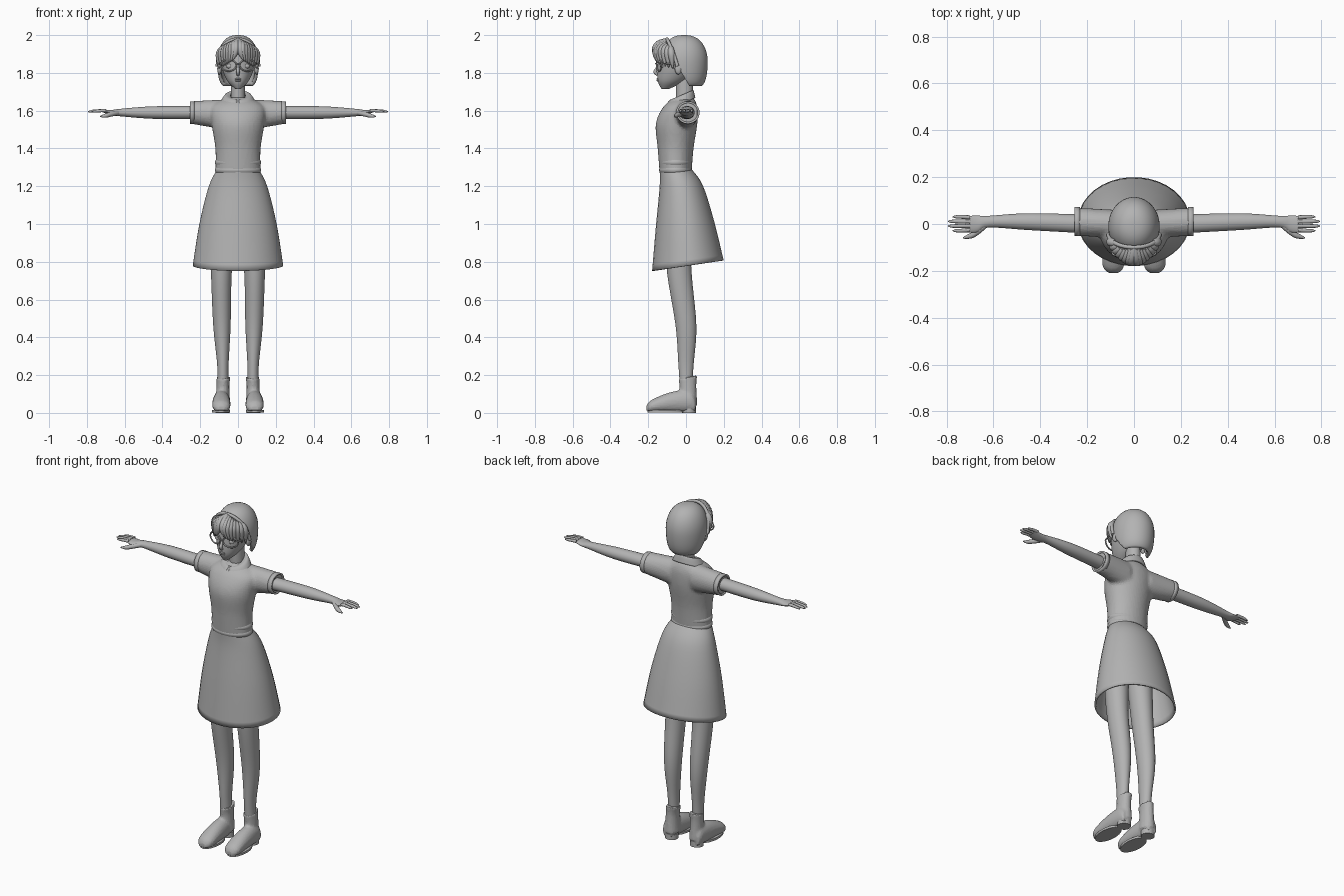
import bpy, bmesh, math
from math import sin, cos, pi
from mathutils import Matrix, Vector

cube = bpy.data.objects.get("Cube")
if cube:
    bpy.data.objects.remove(cube, do_unlink=True)

grey = bpy.data.materials.new("plain grey")
grey.use_nodes = True
colour = (.45, .45, .45, 1)
grey.diffuse_color = colour
grey.node_tree.nodes["Principled BSDF"].inputs["Base Color"].default_value = colour


def smooth(keys, steps=5):
    """Fill in a smooth run of sections between the key sections."""
    keys = [Vector(key) for key in keys]
    padded = [keys[0]] + keys + [keys[-1]]
    result = []
    for before, start, end, after in zip(padded, padded[1:], padded[2:], padded[3:]):
        for step in range(steps):
            t = step / steps
            leave, arrive = (end - before) / 2, (after - start) / 2
            bend = leave * (1 - t) - arrive * t + (end - start) * (2 * t - 1)
            result.append(start.lerp(end, t) + bend * t * (1 - t))
    return result + [keys[-1]]


def upright(keys):
    """Turn (height, half width, front, back) into centred ellipses."""
    return [(z, 0, (front + back) / 2, width, (back - front) / 2)
            for z, width, front, back in keys]


def loft(bm, axis, sections, caps=True, lean=lambda t: 0, sides=36):
    """Skin ellipses (position, two centres, two radii) stacked along an axis."""
    rings = []
    for t, centre_u, centre_v, radius_u, radius_v in sections:
        ring = []
        for i in range(sides):
            angle = 2 * pi * (i + .5) / sides
            u = centre_u + radius_u * cos(angle)
            v = centre_v + radius_v * sin(angle)
            along = t + lean(t) * (v - centre_v)
            place = {"x": (along, u, v), "y": (u, along, v), "z": (u, v, along)}
            ring.append(bm.verts.new(place[axis]))
        rings.append(ring)
    for low, high in zip(rings, rings[1:]):
        for i in range(sides):
            bm.faces.new((low[i - 1], low[i], high[i], high[i - 1]))
    if caps:
        bm.faces.new(rings[0])
        bm.faces.new(rings[-1])


def finish(ob, mirror=False, thick=0, voxel=0):
    ob.data.materials.clear()
    ob.data.materials.append(grey)
    if voxel:
        ob.modifiers.new("blend", "REMESH").voxel_size = voxel
        ob.modifiers.new("soften", "SMOOTH").iterations = 6
    if thick:
        solid = ob.modifiers.new("thickness", "SOLIDIFY")
        solid.thickness = thick
    if mirror:
        ob.modifiers.new("mirror", "MIRROR").use_mirror_merge = False
    bpy.ops.object.select_all(action="DESELECT")
    bpy.context.view_layer.objects.active = ob
    ob.select_set(True)
    bpy.ops.object.shade_smooth_by_angle(angle=math.radians(60))


def part(name, bm, **options):
    bmesh.ops.recalc_face_normals(bm, faces=bm.faces)
    mesh = bpy.data.meshes.new(name)
    bm.to_mesh(mesh)
    bm.free()
    ob = bpy.data.objects.new(name, mesh)
    bpy.context.collection.objects.link(ob)
    finish(ob, **options)


def lofted(name, axis, sections, caps=True, lean=lambda t: 0, **options):
    bm = bmesh.new()
    loft(bm, axis, sections, caps, lean)
    part(name, bm, **options)


def blob(name, centre, size, **options):
    bm = bmesh.new()
    place = Matrix.Translation(centre) @ Matrix.Diagonal((*size, 1))
    bmesh.ops.create_uvsphere(bm, u_segments=20, v_segments=12, radius=1, matrix=place)
    part(name, bm, **options)


def tubes(name, paths, radius, taper=(1,), closed=False, mirror=False):
    """Round strands through points, thinned by the taper's last values."""
    curve = bpy.data.curves.new(name, "CURVE")
    curve.dimensions, curve.bevel_depth, curve.bevel_resolution = "3D", radius, 3
    curve.use_fill_caps, curve.resolution_u = True, 5
    for path in paths:
        spline = curve.splines.new("NURBS")
        spline.points.add(len(path) - 1)
        for i, (point, place) in enumerate(zip(spline.points, path)):
            point.co = (*place, 1)
            point.radius = taper[min(i, len(taper) - 1)]
        spline.order_u, spline.use_endpoint_u, spline.use_cyclic_u = 3, True, closed
    ob = bpy.data.objects.new(name, curve)
    bpy.context.collection.objects.link(ob)
    bpy.ops.object.select_all(action="DESELECT")
    bpy.context.view_layer.objects.active = ob
    ob.select_set(True)
    bpy.ops.object.convert(target="MESH")
    finish(bpy.context.object, mirror=mirror)


# Bodice blended with the short sleeves
bm = bmesh.new()
loft(bm, "z", smooth(upright([(1.27, .12, -.14, .03), (1.4, .12, -.15, .04),
                              (1.53, .14, -.16, .06), (1.62, .14, -.12, .06),
                              (1.67, .06, -.06, .04)])))
for side in (1, -1):
    loft(bm, "x", smooth([(side * .07, 0, 1.58, .06, .08), (side * .25, .01, 1.59, .06, .06)]))
part("bodice", bm, voxel=.01)
lofted("sleeve_cuffs", "x", [(x, .01, 1.59, .062, .06) for x in (.23, .255)],
       caps=False, mirror=True, thick=.01)

# Waistband of two puffed rolls, and the open skirt with a sloping hem
rolls = []
for i in range(17):
    bulge = .01 * abs(sin(pi * i / 8))
    rolls.append((1.265 + .005 * i, .113 + bulge, -.133 - bulge, .023 + bulge))
lofted("waistband", "z", upright(rolls))
lofted("skirt", "z", smooth(upright([(1.29, .11, -.14, .03), (1.2, .155, -.14, .09),
                                     (1, .205, -.16, .15), (.78, .24, -.18, .2)])),
       caps=False, lean=lambda z: .28 * (1.3 - z), thick=.01)

# Rounded collar, split at the front
bm = bmesh.new()
loft(bm, "z", smooth(upright([(1.68, .04, -.07, .03), (1.68, .07, -.09, .04),
                              (1.63, .1, -.13, .05)])), caps=False, lean=lambda z: .42)
gap = [f for f in bm.faces if abs(f.calc_center_median().x) < .004
       and f.calc_center_median().y < 0]
bmesh.ops.delete(bm, geom=gap, context="FACES")
part("collar", bm, thick=.012)

# Legs
lofted("legs", "z", smooth([(1, .08, -.05, .07, .07), (.74, .088, -.035, .055, .065),
                            (.46, .085, 0, .046, .055), (.25, .08, 0, .03, .04),
                            (.1, .08, 0, .03, .03)]), mirror=True)

# Ankle boots on thin soles and heels
bm = bmesh.new()
loft(bm, "z", smooth([(.04, .08, .01, .04, .05), (.14, .08, .01, .034, .045),
                      (.19, .076, .01, .037, .05)]), lean=lambda z: max(0, z - .1) * 2)
foot = [(-.21, .02, .04), (-.18, .046, .07), (-.08, .047, .11), (.02, .04, .12), (.05, .03, .08)]
loft(bm, "y", smooth([(y, .088, height / 2, width, height / 2) for y, width, height in foot]))
for v in bm.verts:
    v.co.z = max(v.co.z, .01)
part("boots", bm, voxel=.007, mirror=True)
lofted("heels", "z", [(z, .083, .016, .037, .036) for z in (0, .03)], mirror=True)
lofted("soles", "z", [(z, .089, -.11, .048, .095) for z in (.003, .016)], mirror=True)

# Arms running into palms
lofted("arms", "x", smooth([(.2, 0, 1.59, .04, .035), (.45, .01, 1.59, .036, .033),
                            (.62, .01, 1.59, .025, .02), (.67, 0, 1.59, .036, .014),
                            (.72, 0, 1.6, .034, .007)]), mirror=True)

# Fingers and thumbs
fingers = []
for i in range(4):
    y, tip = .028 - .018 * i, .797 - .01 * (i - 1.5) ** 2
    fingers.append([(.7, y, 1.6), (tip - .04, y * 1.1, 1.6),
                    (tip - .01, y * 1.1, 1.595), (tip, y * 1.1, 1.595)])
tubes("fingers", fingers, .009, (1, .9, .8, .2), mirror=True)
tubes("thumbs", [[(.63, 0, 1.59), (.68, -.045, 1.58), (.71, -.055, 1.57), (.73, -.06, 1.57)]],
      .013, (1, 1, .8, .2), mirror=True)

# Neck, head and face
lofted("neck", "z", upright([(1.6, .04, -.05, .04), (1.77, .036, -.055, .035)]))
lofted("head", "z", smooth(upright([(1.715, .015, -.13, -.09), (1.76, .058, -.15, 0),
                                    (1.84, .09, -.15, .08), (1.92, .09, -.14, .08),
                                    (1.97, .05, -.09, .05)])))
tubes("nose", [[(0, -.143, 1.85), (0, -.155, 1.82), (0, -.168, 1.803), (0, -.15, 1.79)]],
      .01, (.5, .8, 1, .8))
for name, z in (("upper_lip", 1.768), ("lower_lip", 1.759)):
    blob(name, (0, -.148, z), (.017, .008, .005))
blob("ears", (.098, -.04, 1.822), (.012, .02, .03), mirror=True)
blob("eyes", (.042, -.127, 1.836), (.02, .012, .014), mirror=True)

# Glasses
rim = []
for i in range(12):
    u, v = cos(pi * i / 6), sin(pi * i / 6)
    rim.append((.05 + .042 * u, -.143 + .013 * u, 1.84 + .032 * v))
tubes("glasses_rims", [rim], .004, closed=True, mirror=True)
tubes("glasses_arms", [[(.09, -.13, 1.85), (.1, -.1, 1.85), (.104, -.03, 1.846)]],
      .004, mirror=True)
tubes("glasses_bridge", [[(-.014, -.157, 1.847), (0, -.165, 1.852), (.014, -.157, 1.847)]], .004)

# Bobbed hair, cut along a slope behind the face
bm = bmesh.new()
bob = []
for i in range(-8, 11):
    angle = .15 * i
    width = .11 * cos(angle) ** (.3 if i < 0 else .8)
    bob.append((1.86 + .14 * sin(angle), width, -.01 - 1.14 * width, -.01 + 1.14 * width))
loft(bm, "z", upright(bob), caps=False)
bmesh.ops.holes_fill(bm, edges=[e for e in bm.edges if e.is_boundary and e.verts[0].co.z > 1.9])
bmesh.ops.bisect_plane(bm, geom=bm.verts[:] + bm.edges[:] + bm.faces[:],
                       plane_co=(0, 0, 1.76), plane_no=(0, 1, .6), clear_inner=True)
part("bob_hair", bm, thick=.018)

# Fringe locks sweeping down from the hairband
middle = [(0, -.1, 1.97), (.01, -.15, 1.96), (.01, -.168, 1.91), (.03, -.16, 1.865)]
temple = [(.08, -.08, 1.93), (.095, -.08, 1.92), (.103, -.075, 1.88), (.1, -.07, 1.82)]
locks = []
for i in range(8):
    u = i / 7
    locks.append([Vector(a).lerp(Vector(b), u) - Vector((0, .07 * u * (1 - u), 0))
                  for a, b in zip(middle, temple)])
tubes("fringe", locks, .019, (.8, 1, 1, .1), mirror=True)
arc = [pi * i / 12 for i in range(13)]
tubes("hairband", [[(.11 * cos(a), -.045 - .055 * sin(a), 1.835 + .145 * abs(sin(a)) ** .8)
                    for a in arc]], .009)
